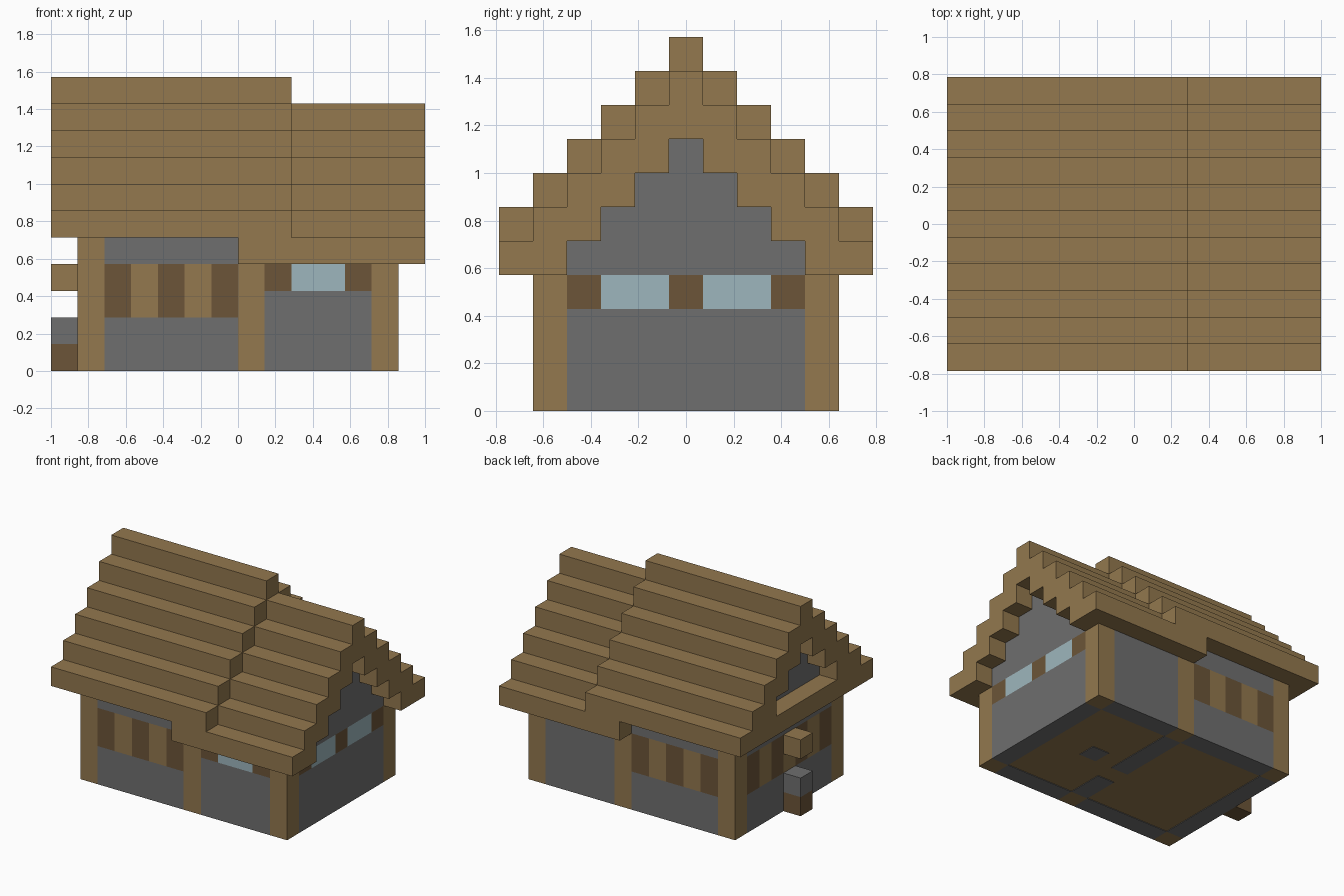
import bpy, bmesh
from mathutils import Vector

cube = bpy.data.objects.get("Cube")
if cube:
    bpy.data.objects.remove(cube)

U = 1 / 7  # one block


def material(name, srgb):
    m = bpy.data.materials.new(name)
    col = [((c / 255 + 0.055) / 1.055) ** 2.4 for c in srgb] + [1]
    m.use_nodes = True
    m.diffuse_color = col
    m.node_tree.nodes["Principled BSDF"].inputs["Base Color"].default_value = col
    return m


WOOD = material("light wood", (147, 120, 78))
DARK = material("dark wood", (108, 85, 56))
STONE = material("grey stone", (111, 111, 111))
GLASS = material("pale blue glass", (157, 182, 189))


def finish(name, bm, mat):
    bmesh.ops.recalc_face_normals(bm, faces=bm.faces)
    me = bpy.data.meshes.new(name)
    bm.to_mesh(me)
    bm.free()
    me.materials.append(mat)
    ob = bpy.data.objects.new(name, me)
    bpy.context.collection.objects.link(ob)
    return ob


def blocks(name, mat, boxes):
    """Boxes given as (x0, x1, y0, y1, z0, z1) in block units."""
    bm = bmesh.new()
    for x0, x1, y0, y1, z0, z1 in boxes:
        lo, hi = Vector((x0, y0, z0)), Vector((x1, y1, z1))
        verts = bmesh.ops.create_cube(bm, size=1)["verts"]
        for v in verts:
            v.co = ((lo + hi) / 2 + v.co * (hi - lo)) * U
    return finish(name, bm, mat)


def roof(name, x0, x1, eave):
    """Stepped gable shell, one block rise per block of run."""
    outer, inner = [], []
    for d in range(5, -1, -1):
        top = eave + 6 - d
        outer += [(-d - 0.5, top - 1), (-d - 0.5, top)]
        if d < 4:
            inner += [(-d - 0.5, top - 3), (-d - 0.5, top - 2)]
    outer += [(-y, z) for y, z in reversed(outer)]
    inner += [(-y, z) for y, z in reversed(inner)]
    bm = bmesh.new()
    ring = [bm.verts.new((x0 * U, y * U, z * U)) for y, z in outer + inner[::-1]]
    face = bm.faces.new(ring)
    ext = bmesh.ops.extrude_face_region(bm, geom=[face], use_keep_orig=True)["geom"]
    moved = [g for g in ext if isinstance(g, bmesh.types.BMVert)]
    bmesh.ops.translate(bm, verts=moved, vec=((x1 - x0) * U, 0, 0))
    bmesh.ops.triangulate(bm, faces=[f for f in bm.faces if len(f.verts) > 4])
    return finish(name, bm, WOOD)


def gable(name, x0, base):
    blocks(name, STONE, [(x0, x0 + 1, i - 3.5, 3.5 - i, base + i, base + i + 1)
                         for i in range(4)])


# Roofs
roof("high_roof", -7, 2, 5)
roof("low_roof", 0, 7, 4)
blocks("gable_beam", WOOD, [(-7, -6, -3.5, 3.5, 5, 6)])
gable("right_gable", -6, 5)
gable("left_gable", 5, 4)

# Posts at the corners and in the middle of the long walls
for side, y0 in (("front", -4.5), ("back", 3.5)):
    for label, x0, h in (("right", -6, 5), ("middle", 0, 4), ("left", 5, 4)):
        blocks(f"{side}_{label}_post", WOOD, [(x0, x0 + 1, y0, y0 + 1, 0, h)])

# Stone walls
for side, y0, h in (("front", -4.5, 3), ("back", 3.5, 4)):
    blocks(f"{side}_wall", STONE, [(-5, 0, y0, y0 + 1, 0, 2),
                                   (-5, 0, y0, y0 + 1, 4, 5),
                                   (1, 5, y0, y0 + 1, 0, h)])
blocks("right_wall", STONE, [(-6, -5, -3.5, 3.5, 0, 2), (-6, -5, -3.5, 3.5, 4, 5)])
blocks("left_wall", STONE, [(5, 6, -3.5, 3.5, 0, 3)])
blocks("inner_wall", STONE, [(0, 1, -0.5, 3.5, 0, 4), (0, 1, -3.5, -1.5, 0, 4)])
blocks("inner_pillar", STONE, [(2, 3, -0.5, 0.5, 0, 1)])

# Striped plank panels, dark and light in turn
for offset, mat, label in ((0, DARK, "dark"), (1, WOOD, "light")):
    for side, y0 in (("front", -4.5), ("back", 3.5)):
        blocks(f"{side}_{label}_planks", mat,
               [(x, x + 1, y0, y0 + 1, 2, 4) for x in range(-5 + offset, 0, 2)])
    blocks(f"right_{label}_planks", mat,
           [(-6, -5, i - 3.5, i - 2.5, 2, 4) for i in range(offset, 7, 2)])

# Windows with dark frames
blocks("front_window", GLASS, [(2, 4, -4.5, -3.5, 3, 4)])
blocks("front_window_frame", DARK, [(x, x + 1, -4.5, -3.5, 3, 4) for x in (1, 4)])
blocks("left_windows", GLASS, [(5, 6, y, y + 2, 3, 4) for y in (-2.5, 0.5)])
blocks("left_window_frame", DARK,
       [(5, 6, y, y + 1, 3, 4) for y in (-3.5, -0.5, 2.5)])

# Floor, set a hair above the wall feet
blocks("floor", WOOD, [(-5, 5, -3.5, 3.5, 0.03, 0.5)])

# Blocks standing out from the right wall
for name, mat, z in (("side_step", DARK, 0), ("side_stone", STONE, 1),
                     ("side_canopy", WOOD, 3)):
    blocks(name, mat, [(-7, -6, -0.5, 0.5, z, z + 1)])
